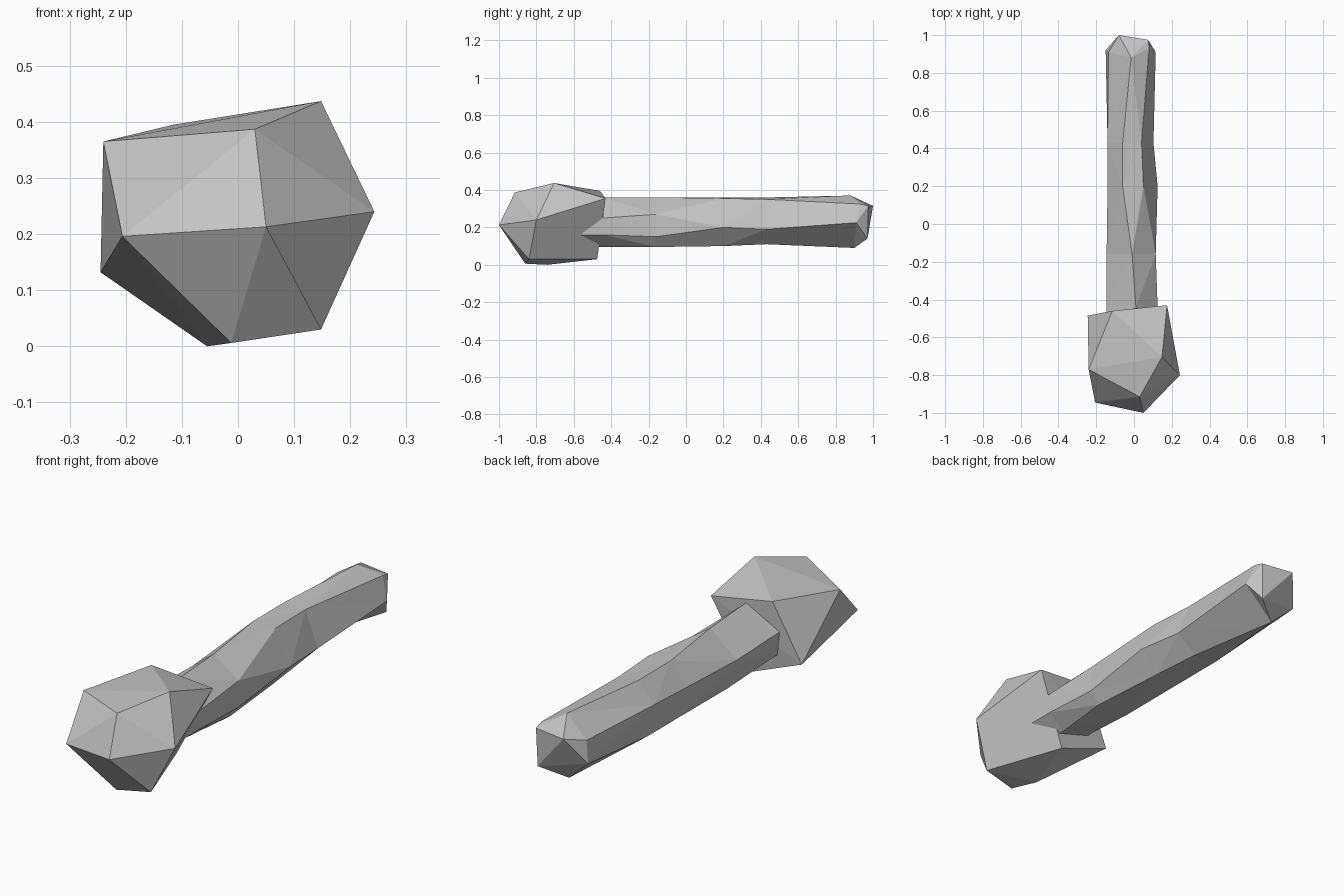
import bpy
import bmesh

# Remove the default object only
default_cube = bpy.data.objects.get("Cube")
if default_cube:
    bpy.data.objects.remove(default_cube, do_unlink=True)

UNIT = 0.01  # all part coordinates below are in hundredths


def make_material(name, colour):
    material = bpy.data.materials.new(name)
    material.use_nodes = True
    material.diffuse_color = colour
    shader = next(n for n in material.node_tree.nodes if n.type == "BSDF_PRINCIPLED")
    shader.inputs["Base Color"].default_value = colour
    shader.inputs["Roughness"].default_value = 0.9
    return material


def finish_part(name, bm, material):
    """Turn a bmesh into a flat shaded object."""
    bmesh.ops.recalc_face_normals(bm, faces=bm.faces[:])
    mesh = bpy.data.meshes.new(name)
    bm.to_mesh(mesh)
    bm.free()
    mesh.materials.append(material)
    part = bpy.data.objects.new(name, mesh)
    bpy.context.scene.collection.objects.link(part)
    return part


def faceted_lump(name, corners, material):
    """Convex faceted solid wrapped around its corner points."""
    bm = bmesh.new()
    for corner in corners:
        bm.verts.new([value * UNIT for value in corner])
    hull = bmesh.ops.convex_hull(bm, input=bm.verts[:])
    loose = [v for v in hull["geom_interior"] if isinstance(v, bmesh.types.BMVert)]
    bmesh.ops.delete(bm, geom=loose, context="VERTS")
    return finish_part(name, bm, material)


def lofted_shaft(name, sections, material):
    """Skin a row of matching cross-sections and close both ends."""
    bm = bmesh.new()
    rows = []
    for section in sections:
        rows.append([bm.verts.new([value * UNIT for value in point]) for point in section])
    count = len(rows[0])
    for near, far in zip(rows, rows[1:]):
        for i in range(count):
            j = (i + 1) % count
            bm.faces.new((near[i], near[j], far[j], far[i]))
    bm.faces.new(rows[0])
    bm.faces.new(rows[-1])
    bmesh.ops.remove_doubles(bm, verts=bm.verts[:], dist=UNIT * UNIT)
    bmesh.ops.triangulate(bm, faces=bm.faces[:])
    return finish_part(name, bm, material)


def section_at(y, outline):
    """Place an x, z outline at one station along the shaft."""
    return [(x, y, z) for x, z in outline]


stone_grey = make_material("stone grey", (0.55, 0.55, 0.55, 1.0))

# Heavy faceted head
front_corners = [(5, -100, 21.3), (3, -91.5, 38.7), (-20.6, -94.5, 19.6)]
side_corners = [(-24, -77, 36.5), (14.8, -70.5, 43.7), (24.3, -80, 24)]
lower_corners = [(-1.2, -86, 0.6), (14.8, -84, 3), (-5.5, -74, 0)]
rear_corners = [(-24.5, -48.5, 13.2), (-11.5, -46, 39.5), (17.5, -43, 35.5), (2, -47.5, 3)]
faceted_lump("club_head", front_corners + side_corners + lower_corners + rear_corners, stone_grey)

# Slightly twisted six-sided handle, starting inside the head
root = [(1, 36), (12.5, 25), (12, 16), (4, 9.5), (-13, 15), (-14.5, 26)]
lower = [(-1, 36), (11.5, 27), (11.5, 15), (7, 9.5), (-10, 11), (-14.5, 25)]
middle = [(-6, 36), (5, 35.5), (12.5, 20), (4, 10), (-11, 12), (-14, 26)]
upper = [(-6, 36), (4, 35), (10.3, 19), (1, 11), (-11, 12), (-14, 27)]
shoulder = [(-1.5, 88, 37), (8, 93, 32.5), (11.5, 91, 22.5),
            (-4, 90, 9), (-15, 92, 19), (-13.5, 91, 29)]

# Blunt three-cornered tip
tip_left, tip_right, tip_low = (-8, 100, 31.5), (7.5, 97.5, 31.5), (7, 97, 14)
tip = [tip_left, tip_right, tip_low, tip_low, tip_left, tip_left]

stations = [(-60, root), (-44, root), (-16, lower), (20, middle), (43, upper)]
lofted_shaft("handle", [section_at(y, o) for y, o in stations] + [shoulder, tip], stone_grey)
